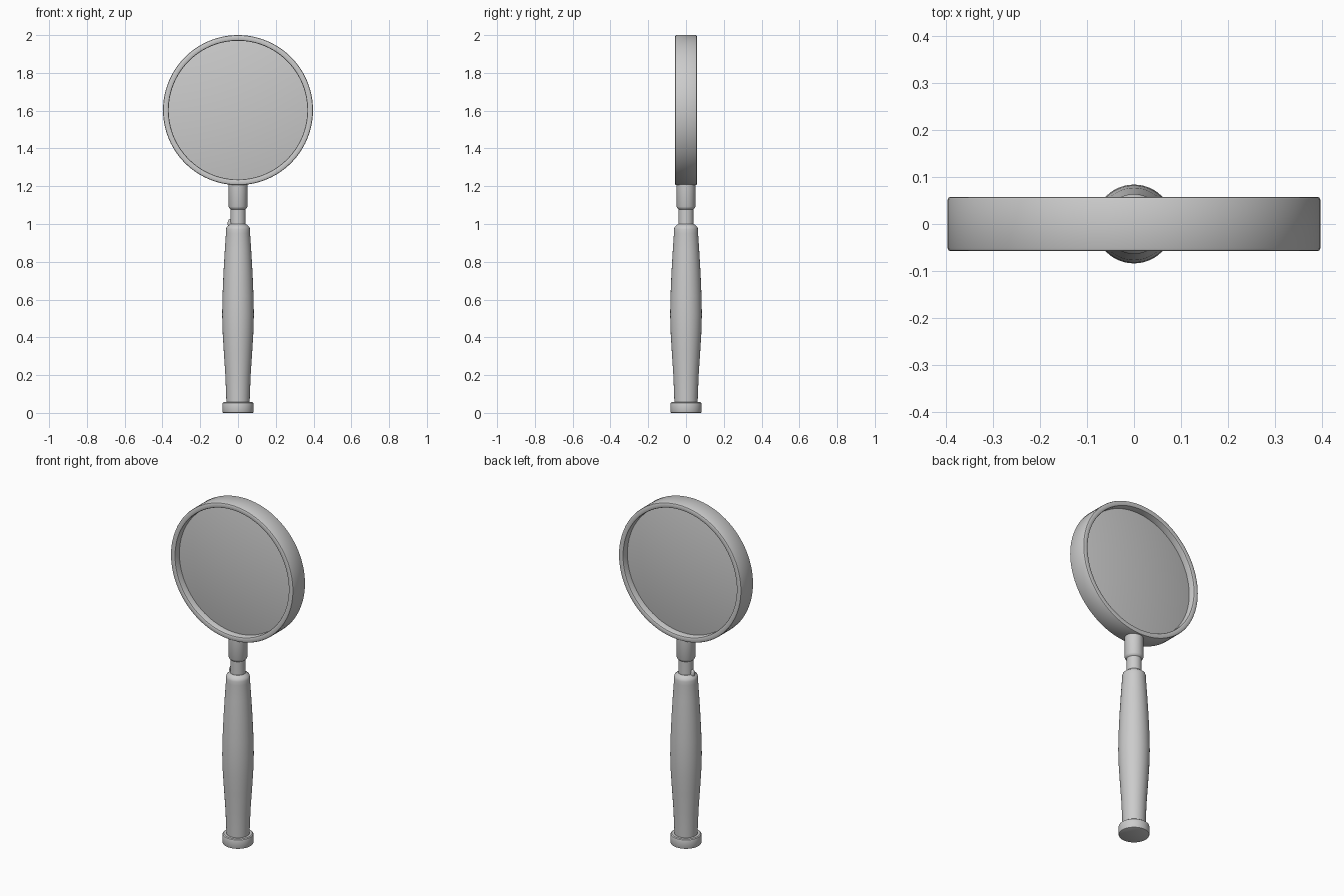
import bpy, math

if "Cube" in bpy.data.objects:
    bpy.data.objects.remove(bpy.data.objects["Cube"])


def lathe(name, profile, segments=64, closed=False):
    """Revolve (radius, height) points around z."""
    verts, faces, n = [], [], len(profile)
    rings = []
    for r, z in profile:
        if r == 0:
            rings.append([len(verts)] * segments)
            verts.append((0, 0, z))
        else:
            rings.append(list(range(len(verts), len(verts) + segments)))
            for i in range(segments):
                a = 2 * math.pi * i / segments
                verts.append((r * math.cos(a), r * math.sin(a), z))
    for k in range(n if closed else n - 1):
        lo, hi = rings[k], rings[(k + 1) % n]
        for i in range(segments):
            j = (i + 1) % segments
            f = list(dict.fromkeys((lo[i], lo[j], hi[j], hi[i])))
            faces.append(f)
    mesh = bpy.data.meshes.new(name)
    mesh.from_pydata(verts, [], faces)
    ob = bpy.data.objects.new(name, mesh)
    bpy.context.collection.objects.link(ob)
    return ob


def smooth(ob):
    bpy.ops.object.select_all(action='DESELECT')
    ob.select_set(True)
    bpy.context.view_layer.objects.active = ob
    bpy.ops.object.shade_smooth_by_angle(angle=math.radians(35))


def face_front(ob):
    ob.rotation_euler.x = math.pi / 2
    ob.location.z = 1.603


# Lens frame
b, w = 0.006, 0.058
frame = lathe("lens_frame", [
    (0.367, -w + b), (0.369, -w + 0.002), (0.373, -w), (0.397 - b, -w),
    (0.395, -w + 0.002), (0.397, -w + b), (0.397, w - b), (0.395, w - 0.002),
    (0.397 - b, w), (0.373, w), (0.369, w - 0.002), (0.367, w - b)], 96, True)
face_front(frame)

# Biconvex glass
edge, rise, steps = 0.018, 0.028, 12
dome = [(0.37 * math.sin(math.pi / 2 * i / steps),
         edge + rise * math.cos(math.pi / 2 * i / steps) ** 2)
        for i in range(steps + 1)]
glass = lathe("glass_lens", [(r, -z) for r, z in dome] + dome[::-1], 96)
face_front(glass)

# Turned grip swelling towards the middle
grip = lathe("grip", [
    (0, 0.04), (0.061, 0.04), (0.063, 0.10), (0.067, 0.20), (0.075, 0.32),
    (0.081, 0.42), (0.084, 0.52), (0.082, 0.62), (0.077, 0.74), (0.070, 0.86),
    (0.064, 0.95), (0.064, 0.972), (0.060, 0.985), (0.050, 0.993),
    (0.042, 1.000), (0, 1.000)], 48)

# Rounded end cap
cap = lathe("end_cap", [
    (0, 0), (0.077, 0), (0.081, 0.002), (0.083, 0.007), (0.083, 0.046),
    (0.081, 0.053), (0.076, 0.057), (0, 0.057)], 48)

# Neck and ferrule joining grip to frame
neck = lathe("neck", [(0, 0.98), (0.040, 0.98), (0.040, 1.085), (0, 1.085)], 48)
ferrule = lathe("ferrule", [
    (0, 1.078), (0.040, 1.078), (0.046, 1.083), (0.050, 1.092),
    (0.050, 1.215), (0, 1.215)], 48)

# Small catch on the left of the neck
bpy.ops.mesh.primitive_uv_sphere_add(segments=24, ring_count=12, radius=1,
                                     location=(-0.042, 0, 1.003))
catch = bpy.context.object
catch.name = "neck_catch"
catch.scale = (0.013, 0.012, 0.024)

for ob in (frame, glass, grip, cap, neck, ferrule, catch):
    smooth(ob)
